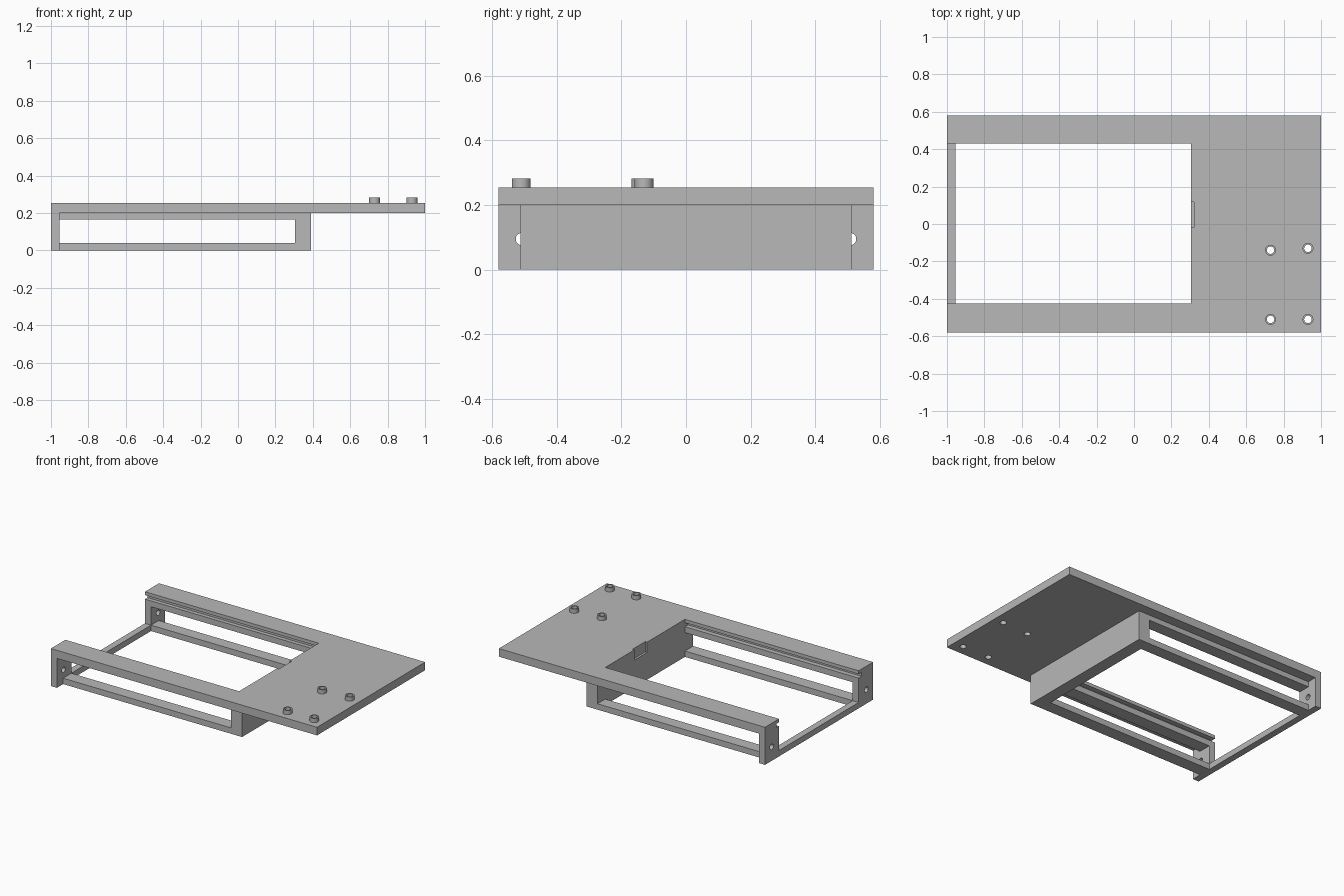
import bpy, bmesh, math
from mathutils import Matrix, Vector

if "Cube" in bpy.data.objects:
    bpy.data.objects.remove(bpy.data.objects["Cube"])

grey = bpy.data.materials.new("plain grey")
grey.diffuse_color = (0.48, 0.48, 0.48, 1)
grey.use_nodes = True
grey.node_tree.nodes["Principled BSDF"].inputs["Base Color"].default_value = grey.diffuse_color


def make(name, bm):
    me = bpy.data.meshes.new(name)
    bm.to_mesh(me)
    bm.free()
    me.materials.append(grey)
    ob = bpy.data.objects.new(name, me)
    bpy.context.collection.objects.link(ob)
    return ob


def box(name, x0, x1, y0, y1, z0, z1):
    bm = bmesh.new()
    bmesh.ops.create_cube(bm, size=1)
    for v in bm.verts:
        v.co = Vector((x1 if v.co.x > 0 else x0,
                       y1 if v.co.y > 0 else y0,
                       z1 if v.co.z > 0 else z0))
    return make(name, bm)


def cylinder(name, centre, radius, depth, along_x=False):
    bm = bmesh.new()
    m = Matrix.Translation(centre)
    if along_x:
        m = m @ Matrix.Rotation(math.pi / 2, 4, 'Y')
    bmesh.ops.create_cone(bm, cap_ends=True, segments=32, radius1=radius,
                          radius2=radius, depth=depth, matrix=m)
    return make(name, bm)


def combine(target, tool, operation='DIFFERENCE'):
    mod = target.modifiers.new("cut", 'BOOLEAN')
    mod.operation = operation
    mod.solver = 'EXACT'
    mod.object = tool
    bpy.context.view_layer.objects.active = target
    bpy.ops.object.modifier_apply(modifier=mod.name)
    bpy.data.objects.remove(tool)


# Solid block that the bracket is carved from
bracket = box("bracket_frame", -1, 1, -0.58, 0.58, 0, 0.255)

# Free space below the overhanging plate
combine(bracket, box("under_plate", 0.39, 1.1, -0.7, 0.7, -0.1, 0.2))

# Recesses outside the side walls, leaving the end posts
for s in (-1, 1):
    ys = sorted((s * 0.513, s * 0.7))
    combine(bracket, box("side_recess", -0.955, 0.5, *ys, -0.1, 0.2))

# Main opening, open end above the low cross bar, and side windows
combine(bracket, box("opening", -0.955, 0.306, -0.425, 0.43, -0.1, 0.4))
combine(bracket, box("open_end", -1.1, -0.9, -0.425, 0.43, 0.04, 0.4))
combine(bracket, box("windows", -0.955, 0.306, -0.7, 0.7, 0.04, 0.165))

# Slide grooves in the inner faces, and holes through the end posts
for s in (-1, 1):
    ys = sorted((s * 0.38, s * 0.457))
    combine(bracket, box("groove", -1.1, 0.306, *ys, 0.205, 0.232))
    combine(bracket, cylinder("post_hole", (-0.98, s * 0.508, 0.095),
                              0.019, 0.15, True))

# Small notch in the top of the end wall
combine(bracket, box("notch", 0.25, 0.32, -0.02, 0.118, 0.185, 0.4))

# Hollow mounting bosses on the plate
for x, y in ((0.73, -0.14), (0.93, -0.13), (0.73, -0.51), (0.93, -0.51)):
    combine(bracket, cylinder("boss", (x, y, 0.2615), 0.029, 0.043), 'UNION')
    combine(bracket, cylinder("boss_hole", (x, y, 0.24), 0.02, 0.3))

bpy.ops.object.select_all(action='DESELECT')
bracket.select_set(True)
bpy.context.view_layer.objects.active = bracket
bpy.ops.object.shade_smooth_by_angle(angle=math.radians(30))
